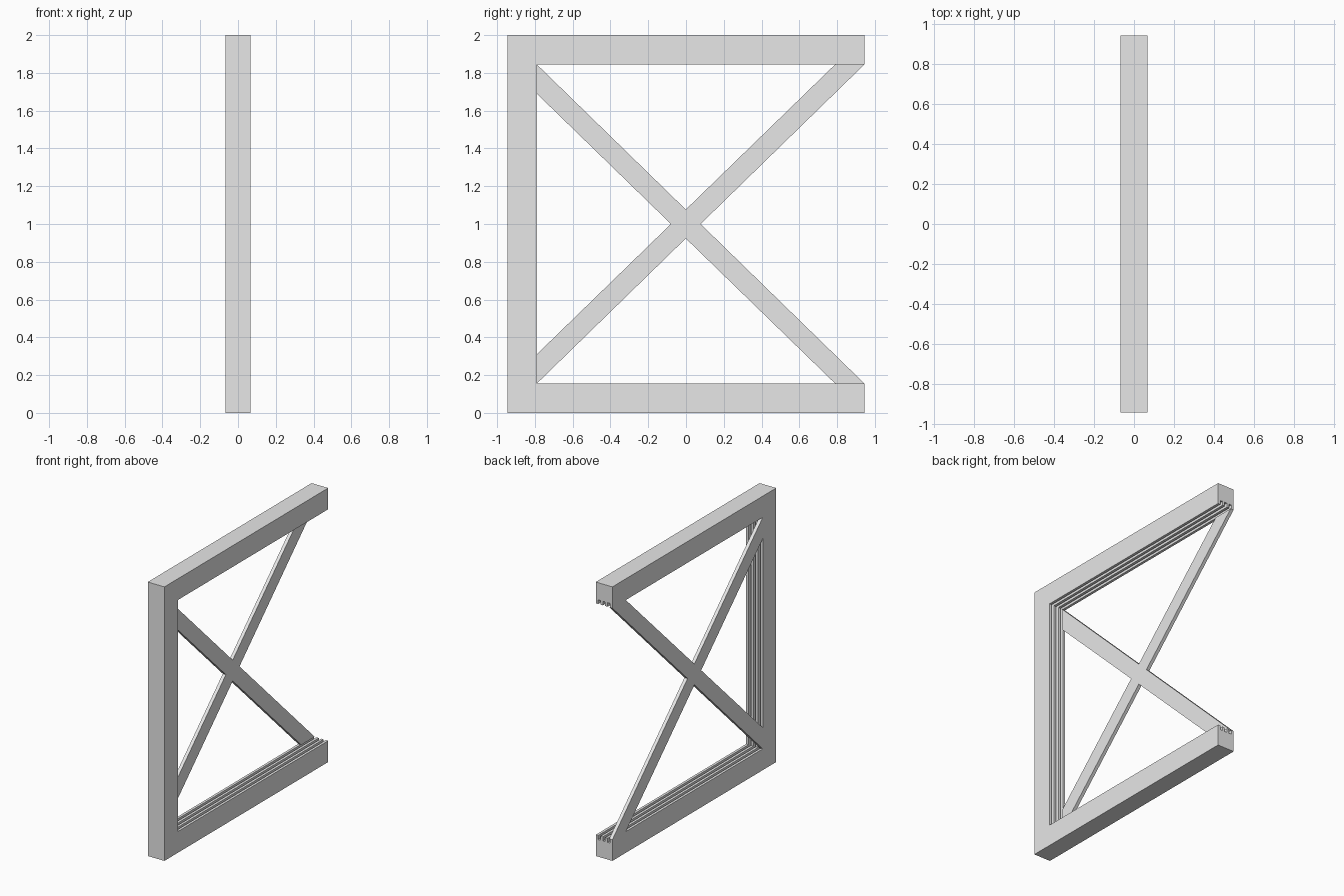
import bpy
import bmesh

HALF_W, HALF_D, HEIGHT = 0.067, 0.945, 2.0
RAIL, GROOVE = 0.155, 0.03
BRACE_T = 0.025

cube = bpy.data.objects.get("Cube")
if cube:
    bpy.data.objects.remove(cube, do_unlink=True)

grey = bpy.data.materials.new("light_grey")
grey.use_nodes = True
colour = (0.8, 0.8, 0.8, 1)
grey.diffuse_color = colour
grey.node_tree.nodes["Principled BSDF"].inputs["Base Color"].default_value = colour


def finish(name, bm):
    bmesh.ops.recalc_face_normals(bm, faces=bm.faces)
    mesh = bpy.data.meshes.new(name)
    bm.to_mesh(mesh)
    bm.free()
    mesh.materials.append(grey)
    obj = bpy.data.objects.new(name, mesh)
    bpy.context.collection.objects.link(obj)
    return obj


# Rail section as (x, distance in from the outer edge): four ribs, three grooves
step = 2 * HALF_W / 7
profile = [(-HALF_W, 0)]
for i in range(7):
    depth = RAIL if i % 2 == 0 else RAIL - GROOVE
    profile += [(-HALF_W + i * step, depth), (-HALF_W + (i + 1) * step, depth)]
profile.append((HALF_W, 0))

# Three-sided frame: the section swept along bottom rail, post and top rail
stations = [
    lambda d: (HALF_D, d),
    lambda d: (-HALF_D + d, d),
    lambda d: (-HALF_D + d, HEIGHT - d),
    lambda d: (HALF_D, HEIGHT - d),
]
bm = bmesh.new()
rings = [[bm.verts.new((x, *place(d))) for x, d in profile] for place in stations]
for a, b in zip(rings, rings[1:]):
    for i in range(len(a)):
        j = (i + 1) % len(a)
        bm.faces.new((a[i], a[j], b[j], b[i]))
bm.faces.new(rings[0])
bm.faces.new(rings[-1])
finish("grooved_frame", bm)


# Crossed braces: flat bars flush with one side of the frame
def brace(name, flip):
    inner = -HALF_D + RAIL
    outline = [(inner, RAIL), (HALF_D, HEIGHT - RAIL),
               (-inner, HEIGHT - RAIL), (inner, 2 * RAIL)]
    bm = bmesh.new()
    face = bm.faces.new([bm.verts.new((-HALF_W, y, HEIGHT - z if flip else z))
                         for y, z in outline])
    bar = bmesh.ops.extrude_face_region(bm, geom=[face])
    verts = [v for v in bar["geom"] if isinstance(v, bmesh.types.BMVert)]
    bmesh.ops.translate(bm, verts=verts, vec=(BRACE_T, 0, 0))
    finish(name, bm)


brace("rising_brace", False)
brace("falling_brace", True)
